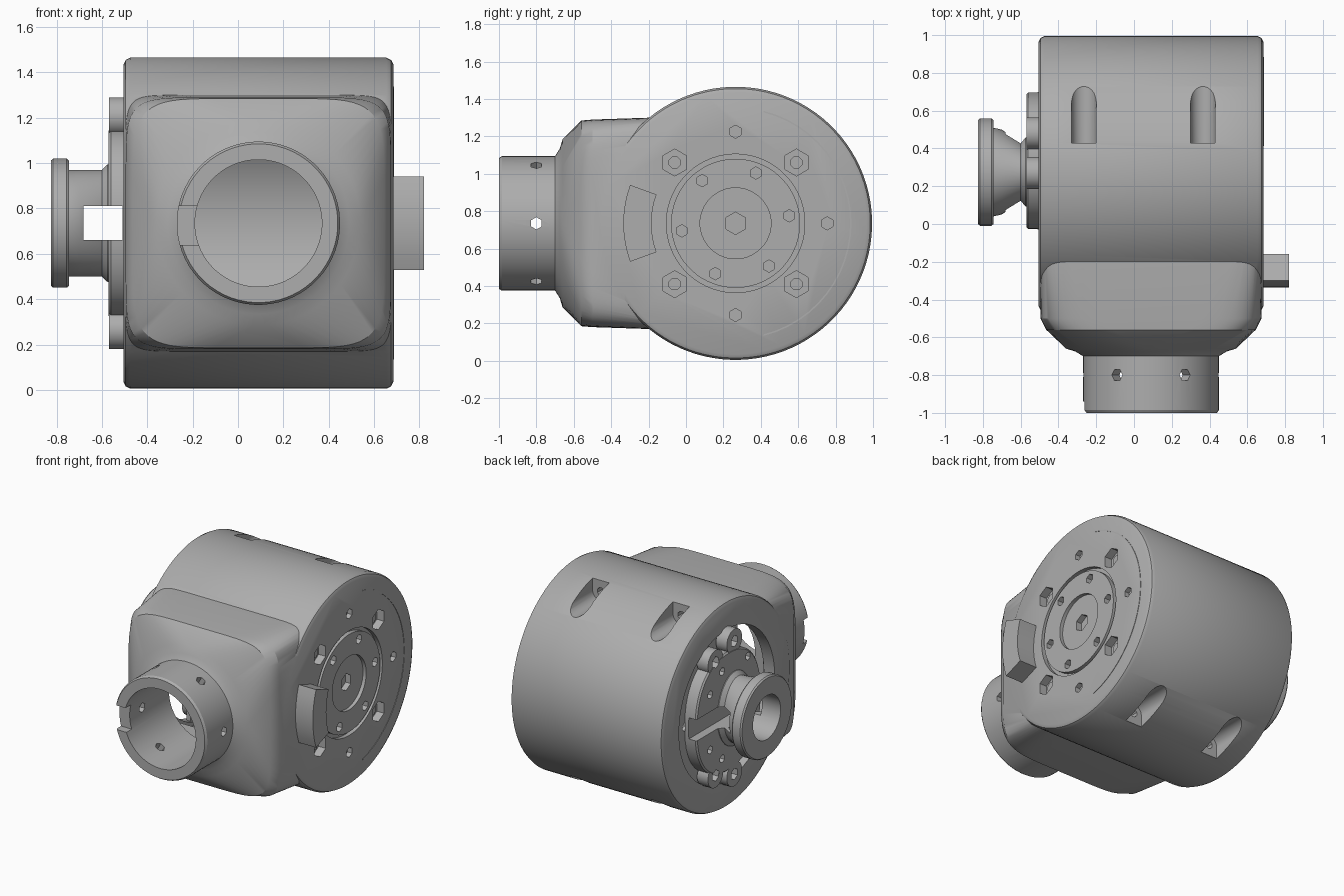
import bpy, bmesh
from math import cos, sin, pi, radians, copysign

cube = bpy.data.objects.get("Cube")
if cube:
    bpy.data.objects.remove(cube)

grey = bpy.data.materials.new("plain grey")
grey.use_nodes = True
grey.diffuse_color = (0.42, 0.42, 0.42, 1)
grey.node_tree.nodes["Principled BSDF"].inputs["Base Color"].default_value = grey.diffuse_color

CY, CZ = 0.265, 0.735      # axis of the drum
CX = 0.09                  # axis of the front neck


def skin(name, loops):
    """Closed solid through equal-length point loops."""
    bm = bmesh.new()
    rows = [[bm.verts.new(p) for p in loop] for loop in loops]
    n = len(rows[0])
    for a, b in zip(rows, rows[1:]):
        for i in range(n):
            j = (i + 1) % n
            bm.faces.new((a[i], a[j], b[j], b[i]))
    bm.faces.new(rows[0])
    bm.faces.new(rows[-1])
    bmesh.ops.recalc_face_normals(bm, faces=bm.faces)
    mesh = bpy.data.meshes.new(name)
    bm.to_mesh(mesh)
    bm.free()
    mesh.materials.append(grey)
    ob = bpy.data.objects.new(name, mesh)
    bpy.context.collection.objects.link(ob)
    return ob


def loft(name, axis, centre, rings, segs=64):
    """Rings are (position, half width, half height, squareness)."""
    loops = []
    for t, hw, hh, n in rings:
        loop = []
        for i in range(segs):
            a = 2 * pi * (i + 0.5) / segs
            u = centre[0] + hw * copysign(abs(cos(a)) ** (2 / n), cos(a))
            v = centre[1] + hh * copysign(abs(sin(a)) ** (2 / n), sin(a))
            loop.append((t, u, v) if axis == "X" else (u, t, v))
        loops.append(loop)
    return skin(name, loops)


def rod(name, axis, centre, r, t0, t1, segs=64):
    return loft(name, axis, centre, [(t0, r, r, 2), (t1, r, r, 2)], segs)


def box(name, x0, x1, y0, y1, z0, z1):
    return skin(name, [[(x, y0, z0), (x, y1, z0), (x, y1, z1), (x, y0, z1)] for x in (x0, x1)])


def arc(name, r0, r1, a0, a1, x0, x1, steps=24):
    loops = []
    for i in range(steps + 1):
        a = radians(a0 + (a1 - a0) * i / steps)
        loops.append([(x, CY + r * cos(a), CZ + r * sin(a))
                      for x, r in ((x0, r0), (x1, r0), (x1, r1), (x0, r1))])
    return skin(name, loops)


def combine(target, others, operation="DIFFERENCE"):
    for ob in others:
        mod = target.modifiers.new("shape", "BOOLEAN")
        mod.operation, mod.solver, mod.object = operation, "EXACT", ob
        bpy.context.view_layer.objects.active = target
        bpy.ops.object.modifier_apply(modifier=mod.name)
        bpy.data.objects.remove(ob)


def around(r, angle):
    a = radians(angle)
    return CY + r * cos(a), CZ + r * sin(a)


# Housing: drum, tapered front block and round neck in one casting
housing = loft("housing", "X", (CY, CZ), [
    (-0.505, 0.70, 0.70, 2), (-0.495, 0.72, 0.72, 2), (-0.475, 0.73, 0.73, 2),
    (0.655, 0.73, 0.73, 2), (0.675, 0.72, 0.72, 2), (0.685, 0.70, 0.70, 2)], 96)
front = loft("front_block", "Y", (CX, CZ), [
    (0.2, 0.59, 0.568, 12), (-0.2, 0.59, 0.565, 12), (-0.5, 0.585, 0.555, 8),
    (-0.56, 0.555, 0.55, 6), (-0.66, 0.45, 0.45, 2), (-0.675, 0.40, 0.40, 2),
    (-0.70, 0.36, 0.36, 2), (-0.985, 0.36, 0.36, 2), (-1.0, 0.35, 0.35, 2)])
combine(housing, [front], "UNION")

# Hollow inside, side opening and neck bore
combine(housing, [
    rod("cavity", "X", (CY, CZ), 0.56, -0.42, 0.6),
    rod("side_opening", "X", (CY, CZ), 0.535, -0.6, -0.4),
    box("block_cavity", -0.4, 0.58, -0.5, 0.15, 0.3, 1.17),
    rod("neck_bore", "Y", (CX, CZ), 0.28, -1.1, -0.3),
    box("neck_notch", -0.4, -0.1, -1.1, -0.94, 0.64, 0.81)])

# Six pin holes through the neck, cut as three crossing rods
for k in range(3):
    a = radians(60 * k)
    ends = []
    for s in (-0.6, 0.6):
        ends.append([(CX + s * cos(a) - 0.033 * sin(a) * cos(b), -0.8 + 0.033 * sin(b),
                      CZ + s * sin(a) + 0.033 * cos(a) * cos(b))
                     for b in (2 * pi * i / 6 for i in range(6))])
    combine(housing, [skin("pin_hole", ends)])

# Bolt pockets in the top and bottom of the drum
for x in (-0.265, 0.365):
    for s in (1, -1):
        z = CZ + s * 0.63
        combine(housing, [
            rod("pocket", "Y", (x, z), 0.066, 0.43, 0.95, 24),
            box("pocket_slot", x - 0.065, x + 0.065, 0.43, 0.95, *sorted((z, z + s * 0.2))),
            rod("pocket_bolt_hole", "Y", (x, z), 0.03, 0.36, 0.45, 8)])

# Round cover details sunk into the drum's left face
TOP = 0.8
ring = rod("cover_groove", "X", (CY, CZ), 0.37, 0.655, TOP)
combine(ring, [rod("cover_disc", "X", (CY, CZ), 0.345, 0.6, 0.9)])
combine(housing, [
    ring,
    rod("centre_recess", "X", (CY, CZ), 0.19, 0.66, TOP, 32),
    rod("centre_socket", "X", (CY, CZ), 0.06, 0.62, TOP, 6)])
holes = [(0.29, 8 + 60 * k, 0.033, 0.64) for k in range(6)]
holes += [(0.46, 45 + 90 * k, 0.072, 0.63) for k in range(4)]
holes += [(0.49, a, 0.035, 0.65) for a in (-90, 0, 90)]
for r, angle, size, depth in holes:
    combine(housing, [rod("hole", "X", around(r, angle), size, depth, TOP, 6)])
for k in range(4):
    rod("cover_screw", "X", around(0.46, 45 + 90 * k), 0.035, 0.62, 0.645, 8)

# Curved stop lug and thin raised arc on the left face
arc("stop_lug", 0.45, 0.60, 160, 200, 0.66, 0.82, 8)
arc("face_arc", 0.612, 0.62, -76, 76, 0.68, 0.688)

# Recessed half plate inside the side opening
inner = rod("inner_plate", "X", (CY, CZ), 0.55, -0.475, -0.44)
combine(inner, [box("plate_trim", -0.6, -0.3, -0.5, 0.1, 0, 1.5),
                rod("plate_hole", "X", (CY + 0.42, CZ), 0.035, -0.6, -0.3, 6)])

# Output horn: eared plate, tapered neck and end flange
horn = loft("output_horn", "X", (0.335, CZ), [
    (-0.57, 0.355, 0.41, 2.3), (-0.56, 0.365, 0.42, 2.3), (-0.48, 0.365, 0.42, 2.3)], 48)
ears = [(0.27, CZ + s * 0.47) for s in (1, -1)] + [(0.48, CZ + s * 0.40) for s in (1, -1)]
combine(horn, [rod("ear", "X", c, 0.086, -0.568, -0.483, 20) for c in ears], "UNION")
hub = loft("hub", "X", (0.275, CZ), [
    (-0.825, 0.277, 0.277, 2), (-0.815, 0.285, 0.285, 2), (-0.755, 0.285, 0.285, 2),
    (-0.745, 0.277, 0.277, 2), (-0.744, 0.235, 0.235, 2), (-0.70, 0.225, 0.235, 2),
    (-0.60, 0.16, 0.235, 2), (-0.575, 0.19, 0.26, 2), (-0.49, 0.2, 0.27, 2)], 48)
combine(horn, [hub], "UNION")
combine(horn, [rod("hub_bore", "X", (0.275, CZ), 0.155, -0.9, -0.62, 32),
               box("cross_slot", -0.68, -0.51, -0.3, 0.9, 0.66, 0.81)])
combine(horn, [rod("ear_hole", "X", c, 0.04, -0.7, -0.4, 6) for c in ears])
for angle in (35, 65, 115, -35, -65, -115):
    combine(horn, [rod("horn_hole", "X", around(0.34, angle), 0.028, -0.6, -0.53, 6)])

# Smooth shading with crisp edges
for ob in bpy.context.scene.objects:
    if ob.type == "MESH" and grey.name in ob.data.materials:
        bpy.ops.object.select_all(action="DESELECT")
        ob.select_set(True)
        bpy.context.view_layer.objects.active = ob
        bpy.ops.object.shade_smooth_by_angle(angle=radians(30))
